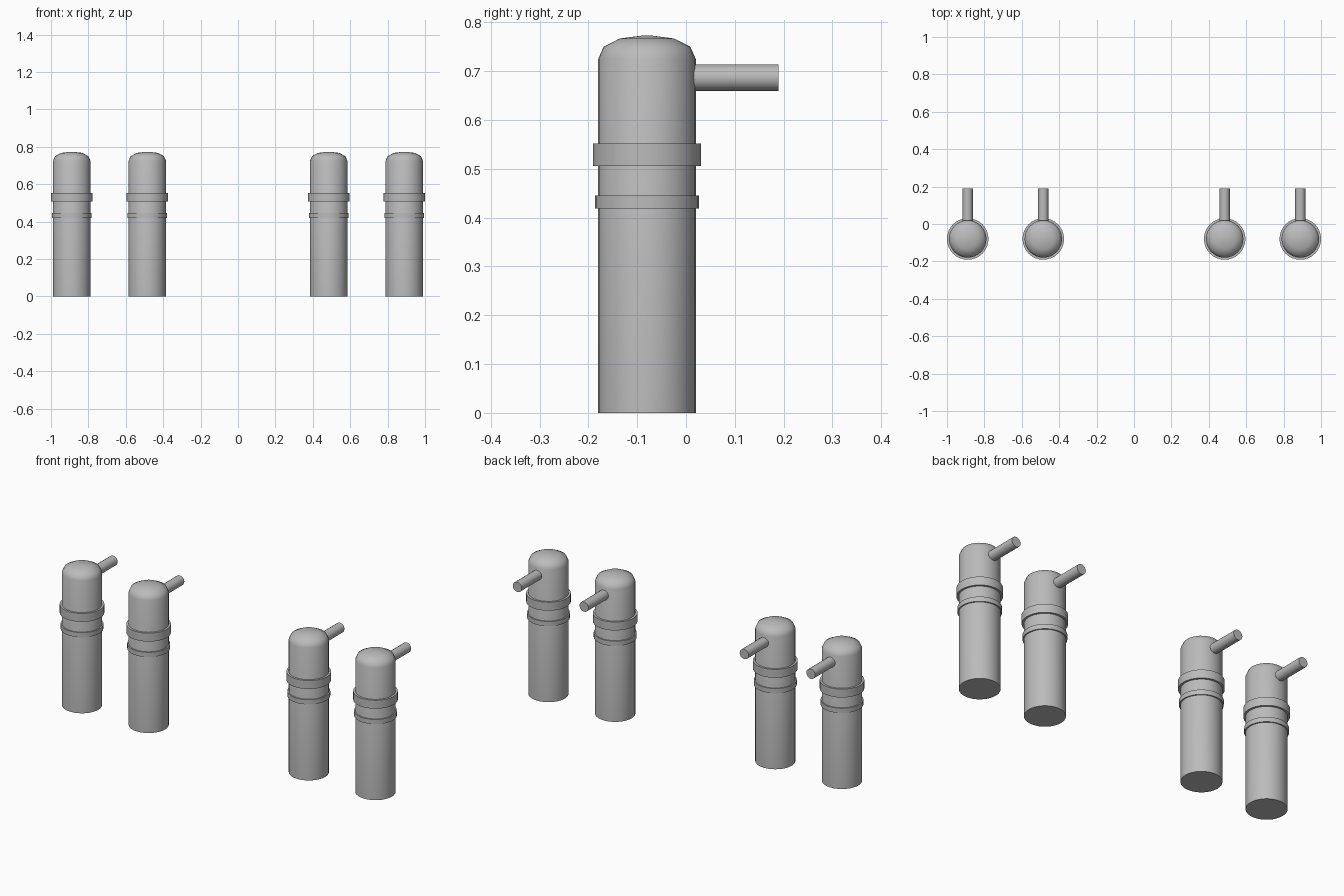
import bpy
import math
from mathutils import Matrix

cube = bpy.data.objects.get("Cube")
if cube:
    bpy.data.objects.remove(cube, do_unlink=True)

# Single grey paint
GREY = (0.5, 0.5, 0.5, 1.0)
grey = bpy.data.materials.new("grey metal")
grey.use_nodes = True
grey.diffuse_color = GREY
grey.node_tree.nodes["Principled BSDF"].inputs["Base Color"].default_value = GREY

BODY_Y = -0.08
BODY_R = 0.1


def lathe(name, profile, loc, sides=32, turn=None):
    """Closed solid spun round z from (radius, height) rings, capped at both ends."""
    verts, faces = [], []
    for r, z in profile:
        for i in range(sides):
            a = 2 * math.pi * i / sides
            verts.append((r * math.cos(a), r * math.sin(a), z))
    for k in range(len(profile) - 1):
        for i in range(sides):
            j = (i + 1) % sides
            lo, hi = k * sides, (k + 1) * sides
            faces.append((lo + i, lo + j, hi + j, hi + i))
    last = (len(profile) - 1) * sides
    faces.append(tuple(reversed(range(sides))))
    faces.append(tuple(range(last, last + sides)))
    mesh = bpy.data.meshes.new(name)
    mesh.from_pydata(verts, [], faces)
    if turn:
        mesh.transform(turn)
    mesh.materials.append(grey)
    obj = bpy.data.objects.new(name, mesh)
    obj.location = loc
    bpy.context.collection.objects.link(obj)
    bpy.ops.object.select_all(action="DESELECT")
    obj.select_set(True)
    bpy.context.view_layer.objects.active = obj
    bpy.ops.object.shade_smooth_by_angle(angle=math.radians(50))
    return obj


def canister(side, x):
    base = (x, BODY_Y, 0)
    # Upright body with a shallow domed top
    lathe(side + "_body", [(BODY_R, 0), (BODY_R, 0.725), (0.089, 0.75),
                           (0.056, 0.767), (0.01, 0.773)], base)
    # Two raised collars
    lathe(side + "_lower_collar", [(0.1065, 0.419), (0.1065, 0.445)], base)
    lathe(side + "_upper_collar", [(0.111, 0.506), (0.111, 0.552)], base)
    # Short pipe pointing backwards
    to_back = Matrix.Rotation(math.radians(-90), 4, "X")
    lathe(side + "_pipe", [(0.027, 0), (0.027, 0.19)], (x, 0, 0.687),
          sides=16, turn=to_back)


for side, sign in (("left", 1), ("right", -1)):
    canister(side + "_outer", sign * 0.889)
    canister(side + "_inner", sign * 0.485)
